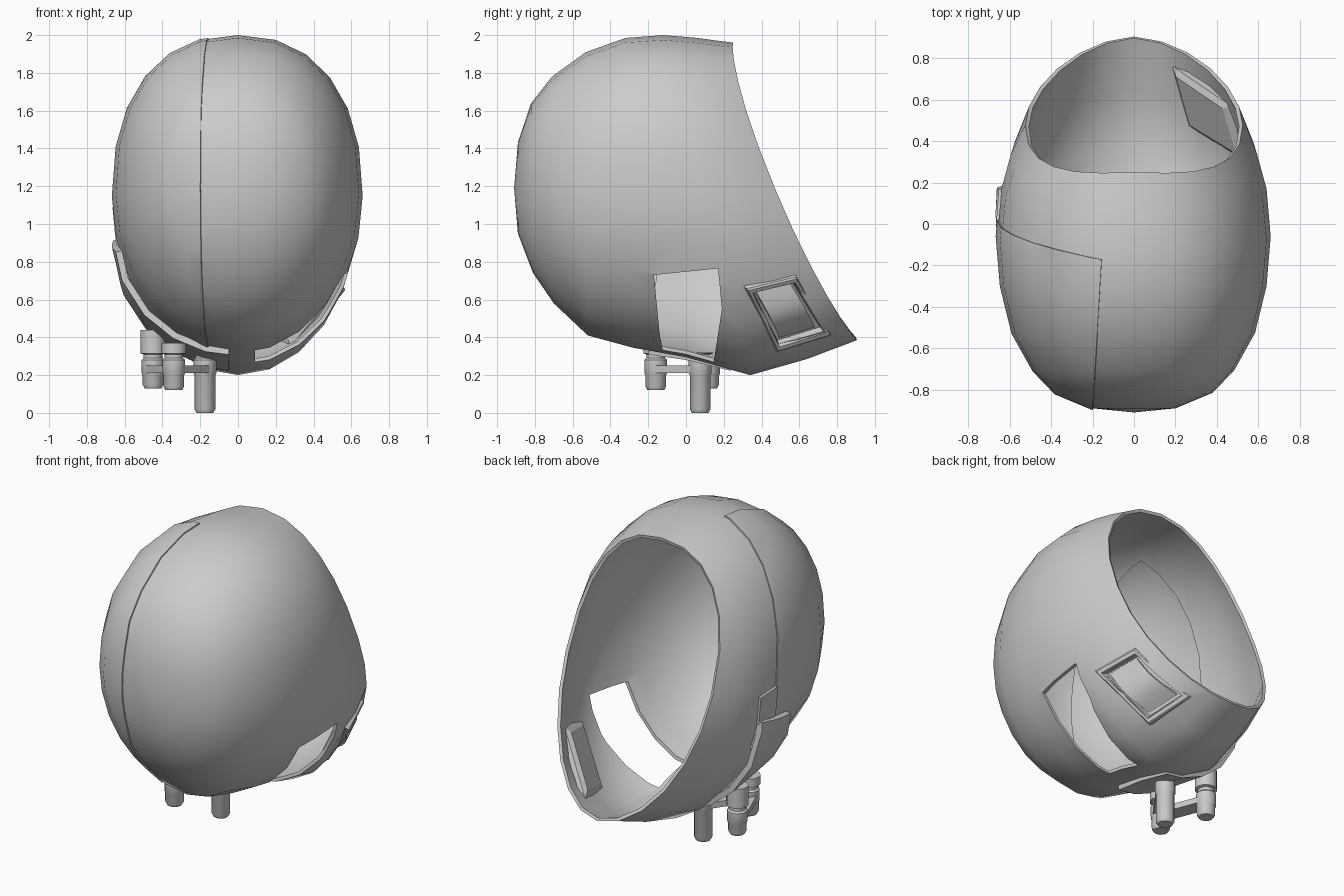
import bpy, bmesh
from math import sin, cos, pi
from mathutils import Vector

if "Cube" in bpy.data.objects:
    bpy.data.objects.remove(bpy.data.objects["Cube"])

SEG = 24
CENTRE = Vector((0, -0.05, 1.15))
# shell rings: top y, top z, bottom y, bottom z, half width, backward bow at the sides
RINGS = [(-.89, 1.43, -.89, .95, .20, 0), (-.82, 1.64, -.81, .74, .38, 0),
         (-.71, 1.78, -.70, .58, .485, 0), (-.53, 1.91, -.52, .41, .585, 0),
         (-.32, 1.985, -.28, .345, .64, 0), (-.12, 2.0, 0, .295, .66, 0),
         (.06, 1.985, .34, .20, .64, .03), (.17, 1.97, .64, .285, .595, .07),
         (.25, 1.96, .905, .385, .525, .10)]


def finish(name, bm, mods=(), angle=38):
    """Turn a bmesh into an object, bake modifiers, smooth by angle."""
    me = bpy.data.meshes.new(name)
    bm.to_mesh(me)
    bm.free()
    ob = bpy.data.objects.new(name, me)
    bpy.context.collection.objects.link(ob)
    for kind, props in mods:
        m = ob.modifiers.new(kind, kind)
        for k, v in props.items():
            setattr(m, k, v)
    if mods:
        dg = bpy.context.evaluated_depsgraph_get()
        baked = bpy.data.meshes.new_from_object(ob.evaluated_get(dg))
        ob.modifiers.clear()
        ob.data = baked
    bpy.ops.object.select_all(action='DESELECT')
    ob.select_set(True)
    bpy.context.view_layer.objects.active = ob
    bpy.ops.object.shade_smooth_by_angle(angle=angle * pi / 180)
    return ob


def shell_surface(offset=lambda p: 0.0):
    bm = bmesh.new()

    def vert(p):
        p = Vector(p)
        return bm.verts.new(p + (p - CENTRE).normalized() * offset(p))
    pole = vert((0, -.91, 1.19))
    loops = []
    for ty, tz, by, bz, w, bow in RINGS:
        loop = []
        for j in range(SEG):
            a = 2 * pi * j / SEG
            s, c = sin(a), cos(a)
            e = .88 if c > 0 else 1.0        # squarer crown, rounder jaw
            x = w * abs(s) ** e * (1 if s > 0 else -1)
            k = .5 + .5 * abs(c) ** e * (1 if c > 0 else -1)
            y = by + (ty - by) * k - bow * abs(s) ** 1.5
            loop.append(vert((x, y, bz + (tz - bz) * k)))
        loops.append(loop)
    for j in range(SEG):
        n = (j + 1) % SEG
        bm.faces.new((pole, loops[0][n], loops[0][j]))
        for a, b in zip(loops, loops[1:]):
            bm.faces.new((a[j], a[n], b[n], b[j]))
    return bm


def cut_panel(name, offset, thick, planes):
    """Piece of the shell skin, kept on the inner side of every plane."""
    bm = shell_surface(offset)
    for co, no in planes:
        bmesh.ops.bisect_plane(bm, geom=bm.verts[:] + bm.edges[:] + bm.faces[:],
                               plane_co=co, plane_no=no, clear_outer=True)
    return finish(name, bm, [('SOLIDIFY', dict(thickness=thick, offset=-1))])


def loft(bm, loops, cap=True):
    vs = [[bm.verts.new(p) for p in l] for l in loops]
    n = len(vs[0])
    for a, b in zip(vs, vs[1:]):
        for j in range(n):
            bm.faces.new((a[j], a[(j + 1) % n], b[(j + 1) % n], b[j]))
    if cap:
        bm.faces.new(vs[0][::-1])
        bm.faces.new(vs[-1])
    bmesh.ops.recalc_face_normals(bm, faces=bm.faces[:])


# buckle plane on the right jaw
QUAD = [Vector(p) for p in ((.56, .31, .665), (.48, .58, .73), (.20, .77, .415), (.28, .48, .325))]
Q_MID = sum(QUAD, Vector()) / 4
Q_N = Vector((.80, .35, -.48)).normalized()


def quad_loop(scale, h):
    return [Q_MID + (p - Q_MID) * scale + Q_N * h for p in QUAD]


def cutter(name, loops):
    bm = bmesh.new()
    loft(bm, loops)
    ob = finish(name, bm)
    ob.hide_render = True
    return ob


# cutters: jaw opening, buckle pocket, recess behind the side cover
outline = [(-.17, .73), (.17, .765), (.19, .55), (.17, .42), (.12, .1), (-.08, .1), (-.14, .42)]
cutters = [
    cutter('jaw_cutter', [[(x, y, z) for y, z in outline] for x in (.09, 1.0)]),
    cutter('buckle_cutter', [quad_loop(.8, -.15), quad_loop(.8, .15)]),
    cutter('cover_cutter', [[(x, y, z) for x, y in ((-.24, -1), (-.23, -.21), (-.8, -.11), (-.8, -1))]
                            for z in (.5, 2.2)])]

# main helmet shell
finish('shell', shell_surface(), [('SOLIDIFY', dict(thickness=.02, offset=-1))] + [
    ('BOOLEAN', dict(object=c, operation='DIFFERENCE', solver='EXACT')) for c in cutters])
for c in cutters:
    c.hide_set(True)

# raised left cover plate, side tab and lower jaw guard
cut_panel('side_cover', lambda p: .008, .02, [((-.2, -.9, 1.2), (1, -.06, 0)),
                                              ((-.2, -.16, 1.95), (.17, 1, .12))])
cut_panel('side_tab', lambda p: .015, .025, [
    ((0, .17, 0), (0, 1, 0)), ((0, .01, 0), (0, -1, 0)), ((0, 0, 1.09), (0, .1, 1)),
    ((0, 0, .72), (0, 0, -1)), ((-.2, 0, 0), (1, 0, 0))])
cut_panel('jaw_guard', lambda p: .012 + .055 * sin(pi * min(1, max(0, (1.05 - p.z) / .8))), .035, [
    ((0, .2, .6), (0, 1, .1)), ((0, -.17, .6), (0, -1, .1)),
    ((0, 0, .88), (0, -.2, 1)), ((-.05, 0, 0), (1, 0, 0))])

# buckle frame with sunken floor
bm = bmesh.new()
loft(bm, [quad_loop(.8, -.04), quad_loop(1, -.02), quad_loop(.98, .012), quad_loop(.94, .02),
          quad_loop(.84, .02), quad_loop(.77, -.025)])
finish('buckle_frame', bm, angle=20)

# curved buckle latch
bm = bmesh.new()
rows = []
for i in range(9):
    v = .14 + .70 * i / 8
    h = -.025 + .06 * sin(pi * i / 8)
    rows.append([bm.verts.new(QUAD[0].lerp(QUAD[1], u).lerp(QUAD[3].lerp(QUAD[2], u), v) + Q_N * h)
                 for u in (.16, .82)])
for a, b in zip(rows, rows[1:]):
    bm.faces.new((a[0], a[1], b[1], b[0]))
finish('buckle_latch', bm, [('SOLIDIFY', dict(thickness=.02, offset=0))])

# hose connectors: x, y, bottom z, top z
HOSES = [(-.175, .075, 0, .32), (-.34, -.16, .12, .37), (-.45, .12, .13, .44)]
for i, (x, y, z0, z1) in enumerate(HOSES):
    r = .055
    prof = [(r * .8, z0), (r, z0 + .02), (r, .20), (r * 1.1, .21), (r * 1.1, .28),
            (r * .9, .29), (r * .9, .31), (r * 1.2, .315), (r * 1.2, z1)]
    bm = bmesh.new()
    loft(bm, [[(x + q * cos(2 * pi * k / 12), y + q * sin(2 * pi * k / 12), z) for k in range(12)]
              for q, z in prof])
    finish(f'hose_connector_{i + 1}', bm)

# flat links tying the connectors together
for i in range(2):
    a = Vector(HOSES[i][:2])
    b = Vector(HOSES[i + 1][:2])
    d = (b - a).normalized()
    s = Vector((-d.y, d.x)) * .05
    pts = [a - s, b - s, b + s, a + s]
    bm = bmesh.new()
    loft(bm, [[(p.x, p.y, z) for p in pts] for z in (.212, .25)])
    finish(f'connector_link_{i + 1}', bm)
